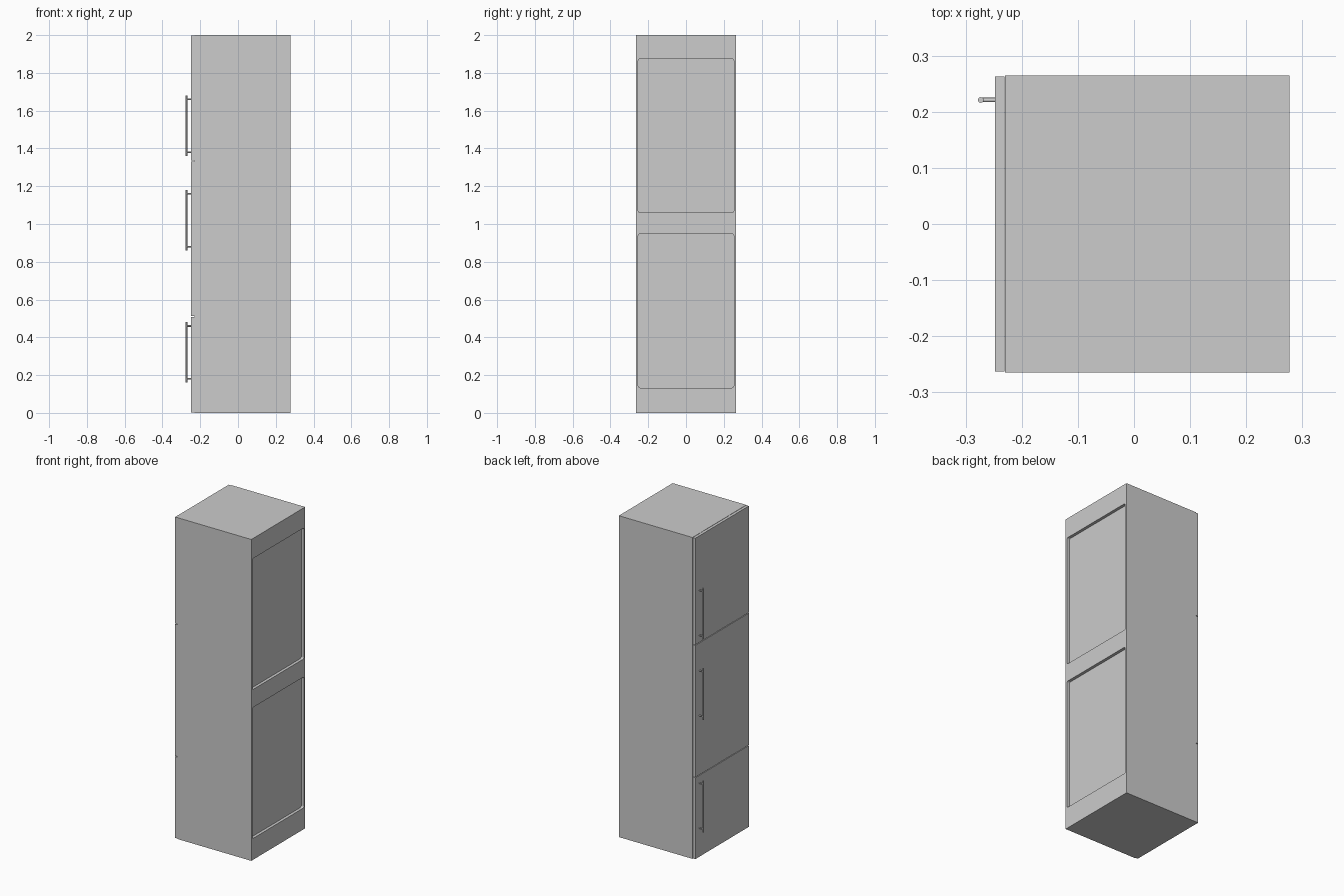
import bpy
import bmesh
from mathutils import Matrix, Vector

cube = bpy.data.objects.get("Cube")
if cube:
    bpy.data.objects.remove(cube, do_unlink=True)

grey = bpy.data.materials.new("light grey")
grey.use_nodes = True
grey.diffuse_color = (0.604, 0.604, 0.604, 1)
grey.node_tree.nodes["Principled BSDF"].inputs["Base Color"].default_value = grey.diffuse_color


def finish(name, bm):
    mesh = bpy.data.meshes.new(name)
    bm.to_mesh(mesh)
    bm.free()
    mesh.materials.append(grey)
    obj = bpy.data.objects.new(name, mesh)
    bpy.context.collection.objects.link(obj)
    return obj


def box(name, low, high, corner=0):
    """Box between two corners; corner rounds the edges running along x."""
    low, high = Vector(low), Vector(high)
    bm = bmesh.new()
    bmesh.ops.create_cube(bm, size=1)
    bmesh.ops.scale(bm, vec=high - low, verts=bm.verts)
    bmesh.ops.translate(bm, vec=(low + high) / 2, verts=bm.verts)
    if corner:
        along_x = [e for e in bm.edges
                   if abs(e.verts[0].co.x - e.verts[1].co.x) > 1e-4]
        bmesh.ops.bevel(bm, geom=along_x, offset=corner, segments=4,
                        profile=0.5, affect='EDGES')
    return finish(name, bm)


def add_rod(bm, start, end, radius):
    start, end = Vector(start), Vector(end)
    axis = end - start
    turn = axis.to_track_quat('Z', 'Y').to_matrix().to_4x4()
    bmesh.ops.create_cone(bm, cap_ends=True, segments=20, radius1=radius,
                          radius2=radius, depth=axis.length,
                          matrix=Matrix.Translation((start + end) / 2) @ turn)


def select_only(obj):
    bpy.ops.object.select_all(action='DESELECT')
    obj.select_set(True)
    bpy.context.view_layer.objects.active = obj


# Cabinet body with two shallow rounded recesses in the rear board
body = box("cabinet_body", (-0.23, -0.265, 0), (0.277, 0.265, 2))
for bottom, top in ((0.133, 0.948), (1.06, 1.875)):
    cutter = box("recess_cutter", (0.259, -0.253, bottom), (0.32, 0.253, top), 0.01)
    cutter.hide_render = True
    cut = body.modifiers.new("recess", 'BOOLEAN')
    cut.operation = 'DIFFERENCE'
    cut.solver = 'EXACT'
    cut.object = cutter
    select_only(body)
    bpy.ops.object.modifier_apply(modifier=cut.name)
    bpy.data.objects.remove(cutter, do_unlink=True)

# Three stacked doors, each with its bar handle
doors = (("lower", 0.002, 0.508, 0.32),
         ("middle", 0.512, 1.332, 1.02),
         ("upper", 1.336, 1.999, 1.52))
for level, bottom, top, middle in doors:
    box(level + "_door", (-0.248, -0.263, bottom), (-0.231, 0.263, top))
    bm = bmesh.new()
    add_rod(bm, (-0.273, 0.221, middle - 0.16), (-0.273, 0.221, middle + 0.16), 0.005)
    for side in (-1, 1):
        z = middle + side * 0.14
        add_rod(bm, (-0.273, 0.221, z), (-0.247, 0.221, z), 0.004)
    handle = finish(level + "_handle", bm)
    select_only(handle)
    bpy.ops.object.shade_smooth_by_angle()
